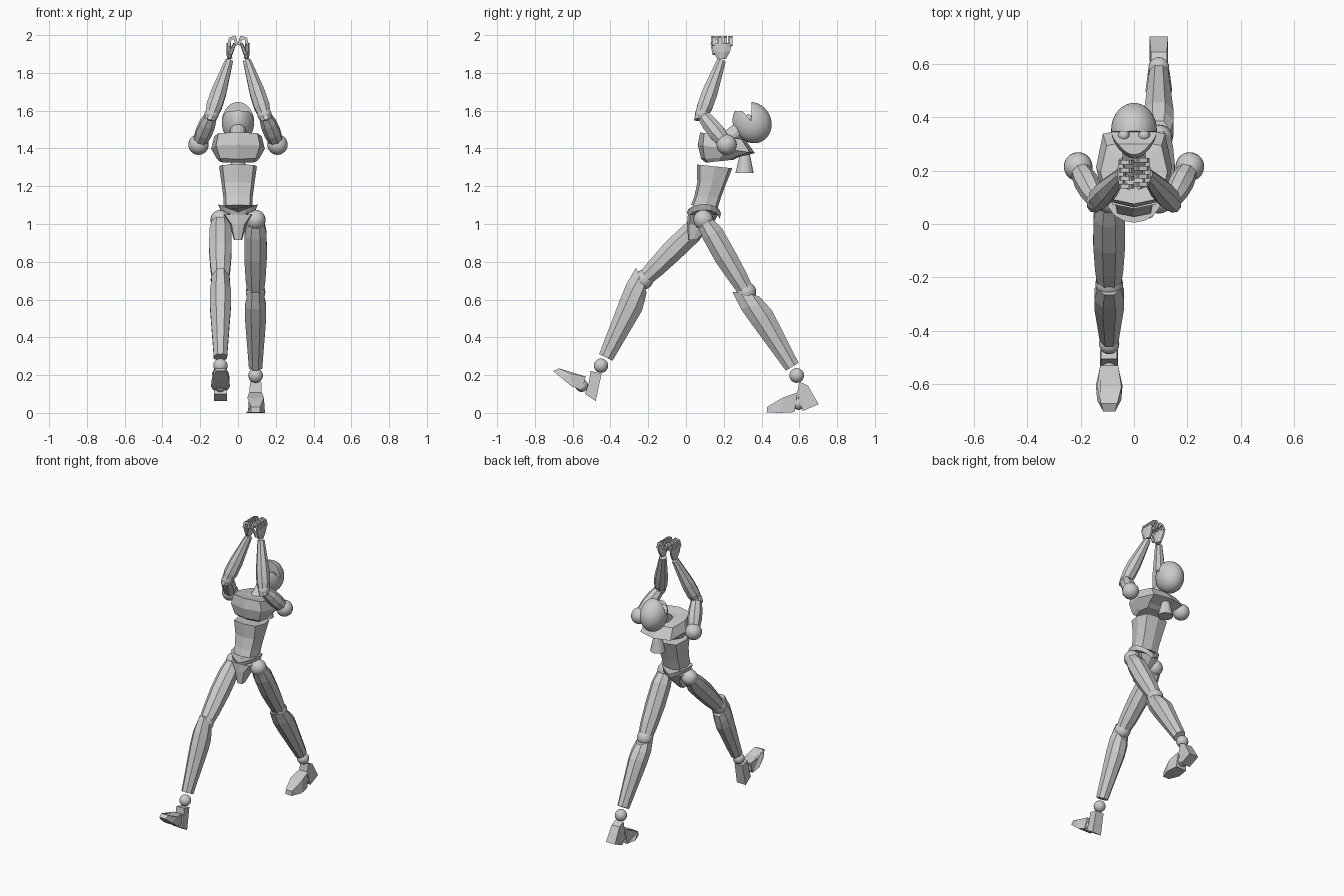
import bpy, bmesh, math
from mathutils import Vector as V

if "Cube" in bpy.data.objects:
    bpy.data.objects.remove(bpy.data.objects["Cube"])

grey = bpy.data.materials.new("light_grey")
grey.diffuse_color = (0.6, 0.6, 0.6, 1)
grey.use_nodes = True
grey.node_tree.nodes["Principled BSDF"].inputs["Base Color"].default_value = grey.diffuse_color


def finish(name, bm, smooth=False):
    bmesh.ops.recalc_face_normals(bm, faces=bm.faces)
    me = bpy.data.meshes.new(name)
    bm.to_mesh(me)
    bm.free()
    me.materials.append(grey)
    for p in me.polygons:
        p.use_smooth = smooth
    ob = bpy.data.objects.new(name, me)
    bpy.context.collection.objects.link(ob)
    return ob


def loft(name, rings):
    """Skin closed rings of points and cap both ends."""
    bm = bmesh.new()
    rows = [[bm.verts.new(p) for p in r] for r in rings]
    n = len(rows[0])
    for a, b in zip(rows, rows[1:]):
        for i in range(n):
            bm.faces.new((a[i], a[(i + 1) % n], b[(i + 1) % n], b[i]))
    bm.faces.new(rows[0])
    bm.faces.new(rows[-1])
    return finish(name, bm)


def limb(name, a, b, stations, n=8):
    """Stations: (fraction along, half width, front depth, back depth, tilt)."""
    a, b = V(a), V(b)
    d = (b - a).normalized()
    side = V((1, 0, 0))
    if abs(d.x) > 0.9:
        side = V((0, 1, 0))
    side = (side - d * side.dot(d)).normalized()
    front = d.cross(side)
    if front.y > 0:
        front.negate()
    rings = []
    for t, w, f, k, tilt in stations:
        c = a.lerp(b, t)
        ring = []
        for i in range(n):
            ang = 2 * math.pi * (i + 0.5) / n
            s, q = 1.06 * math.sin(ang), 1.06 * math.cos(ang)
            ring.append(c + side * w * s + front * q * (f if q > 0 else k) - d * tilt * q)
        rings.append(ring)
    return loft(name, rings)


def body(name, rows, n=8):
    """Rows: (half width, front y, front z, back y, back z)."""
    rings = []
    for w, fy, fz, by, bz in rows:
        ring = []
        for i in range(n):
            a = 2 * math.pi * i / n
            s, c = math.sin(a), math.cos(a)
            k = 1.16 if i % 2 else 1.0
            m = 0.5 - 0.5 * c * k
            ring.append((w * s * k, fy + (by - fy) * m, fz + (bz - fz) * m))
        rings.append(ring)
    return loft(name, rings)


def ball(name, c, r, seg=20):
    bm = bmesh.new()
    bmesh.ops.create_uvsphere(bm, u_segments=seg, v_segments=seg // 2 + 2, radius=r)
    bmesh.ops.translate(bm, vec=V(c), verts=bm.verts)
    return finish(name, bm, True)


def slab(name, x, pts):
    """Side outline of (y, z, half width) points, spanned across x."""
    bm = bmesh.new()
    l = [bm.verts.new((x - w, y, z)) for y, z, w in pts]
    r = [bm.verts.new((x + w, y, z)) for y, z, w in pts]
    n = len(pts)
    bm.faces.new(l)
    bm.faces.new(r)
    for i in range(n):
        j = (i + 1) % n
        bm.faces.new((l[i], l[j], r[j], r[i]))
    bmesh.ops.triangulate(bm, faces=[f for f in bm.faces if len(f.verts) > 4])
    return finish(name, bm)


# Torso
body("chest", [(.10, .105, 1.325, .25, 1.34), (.115, .08, 1.345, .28, 1.355),
               (.142, .062, 1.42, .365, 1.375), (.125, .075, 1.485, .315, 1.445),
               (.055, .14, 1.47, .25, 1.46)])
body("waist", [(.076, .027, 1.10, .168, 1.085), (.078, .045, 1.15, .185, 1.14),
               (.088, .06, 1.22, .215, 1.22), (.10, .057, 1.315, .245, 1.295)])
limb("back_flap", (0, .312, 1.375), (0, .31, 1.27),
     [(0, .024, .024, .024, 0), (1, .047, .047, .047, 0)], 14)
limb("neck", (0, .19, 1.42), (0, .32, 1.535),
     [(0, .045, .045, .045, 0), (1, .036, .036, .036, 0)], 14)

# Pelvis with a belt dipping to the front
rings = []
for dz, grow in ((-.03, .9), (0, 1)):
    ring = []
    for i in range(16):
        a = 2 * math.pi * i / 16
        s, c = math.sin(a), math.cos(a)
        z = 1.105 - .03 * (1 - abs(s)) - (.012 if c > 0 else .02) * (1 - abs(s))
        ring.append((.105 * grow * s, .1 - .095 * grow * c * (1 if c > 0 else .9), z + dz))
    rings.append(ring)
loft("belt", rings)
body("pelvis", [(.085, .01, 1.05, .17, 1.05), (.042, .005, 1.0, .135, .985),
                (.022, .012, .915, .06, .915)][::-1])

# Head: helmet tipped back, with a notched visor opening
bm = bmesh.new()
bmesh.ops.create_uvsphere(bm, u_segments=32, v_segments=20, radius=1)
up, face = V((0, .87, .5)), V((0, -.5, .87))
for v in bm.verts:
    p = v.co.copy()
    jaw = 1 - .25 * max(0, -p.z) * max(0, p.y + .4)
    v.co = V((p.x * .086 * jaw, .35, 1.537)) + up * (p.z * .1) + face * (p.y * .112)
head = finish("helmet", bm, True)
cutter = slab("visor_cutter", 0, [(y, z, .2) for y, z in
              ((.345, 1.545), (.35, 1.75), (.15, 1.75), (.15, 1.607), (.30, 1.597))])
mod = head.modifiers.new("visor", "BOOLEAN")
mod.object, mod.solver = cutter, "EXACT"
bpy.context.view_layer.objects.active = head
head.select_set(True)
bpy.ops.object.modifier_apply(modifier="visor")
bpy.data.objects.remove(cutter)
bpy.ops.object.shade_smooth_by_angle(angle=math.radians(35))
for s in (-1, 1):
    ball("eye", (s * .038, .332, 1.558), .022, 14)

# Arms raised overhead, hands cupped together
for s, side in ((-1, "right"), (1, "left")):
    sh, el, wr = (s * .209, .215, 1.42), (s * .14, .085, 1.58), (s * .047, .187, 1.865)
    ball(side + "_shoulder", sh, .054)
    ball(side + "_elbow", el, .038)
    limb(side + "_upper_arm", sh, el,
         [(.1, .036, .036, .036, 0), (.4, .044, .045, .045, 0),
          (.7, .042, .042, .042, 0), (.95, .032, .032, .032, 0)])
    limb(side + "_forearm", el, wr,
         [(-.1, .028, .03, .025, .01), (.15, .042, .042, .042, 0), (.4, .041, .042, .042, 0),
          (1, .021, .024, .024, 0)])
    limb(side + "_palm", (s * .044, .188, 1.875), (s * .05, .19, 1.958),
         [(0, .014, .024, .024, 0), (.45, .016, .046, .044, 0), (1, .011, .056, .056, 0)])
    for i in range(4):
        y = .145 + .03 * i + .004 * s
        path = [(s * .049, y, 1.948), (s * .042, y, 1.98), (s * .018, y, 1.988), (s * .006, y, 1.95)]
        for a, b in zip(path, path[1:]):
            limb(side + "_finger", a, b,
                 [(-.1, .011, .011, .011, 0), (1.1, .010, .010, .010, 0)], 4)
    limb(side + "_thumb", (s * .04, .15, 1.9), (s * .018, .137, 1.955),
         [(0, .011, .011, .011, 0), (1, .008, .008, .008, 0)], 6)

# Legs in a long stride
thigh = [(-.03, .042, .04, .035, 0), (.2, .06, .055, .063, 0), (.5, .061, .06, .06, 0),
         (.8, .054, .05, .053, 0), (.96, .046, .043, .045, 0)]
shin = [(.015, .044, .065, .046, .047), (.16, .057, .073, .057, .02),
        (.3, .057, .066, .067, 0), (.9, .036, .037, .044, 0)]
for side, x, knee, ankle, r in (("front", -.093, (-.225, .705), (-.45, .25), .038),
                                ("rear", .093, (.32, .64), (.586, .198), .039)):
    hip = (x, .092, 1.022)
    k, a = (x, *knee), (x, *ankle)
    ball(side + "_hip", hip, .053)
    ball(side + "_knee", k, .052)
    ball(side + "_ankle", a, r)
    limb(side + "_thigh", hip, k, thigh)
    limb(side + "_shin", k, a, shin)

# Feet: heel block, ball joint and forefoot
ball("front_foot_joint", (-.093, -.553, .145), .034)
slab("front_heel", -.093, [(-.505, .222, .03), (-.447, .208, .03), (-.478, .062, .034),
                           (-.535, .1, .034), (-.515, .16, .032)])
slab("front_forefoot", -.093, [(-.703, .222, .022), (-.672, .236, .03), (-.61, .208, .046),
                               (-.53, .192, .034), (-.552, .12, .038), (-.605, .14, .05),
                               (-.66, .185, .045)])
ball("rear_foot_joint", (.093, .595, .05), .034)
slab("rear_heel", .093, [(.60, .166, .03), (.645, .145, .03), (.702, .046, .035),
                         (.618, .01, .035), (.588, .1, .032)])
slab("rear_forefoot", .093, [(.427, .002, .024), (.43, .032, .024), (.51, .08, .044),
                             (.59, .108, .034), (.575, .004, .04), (.5, 0, .05)])
